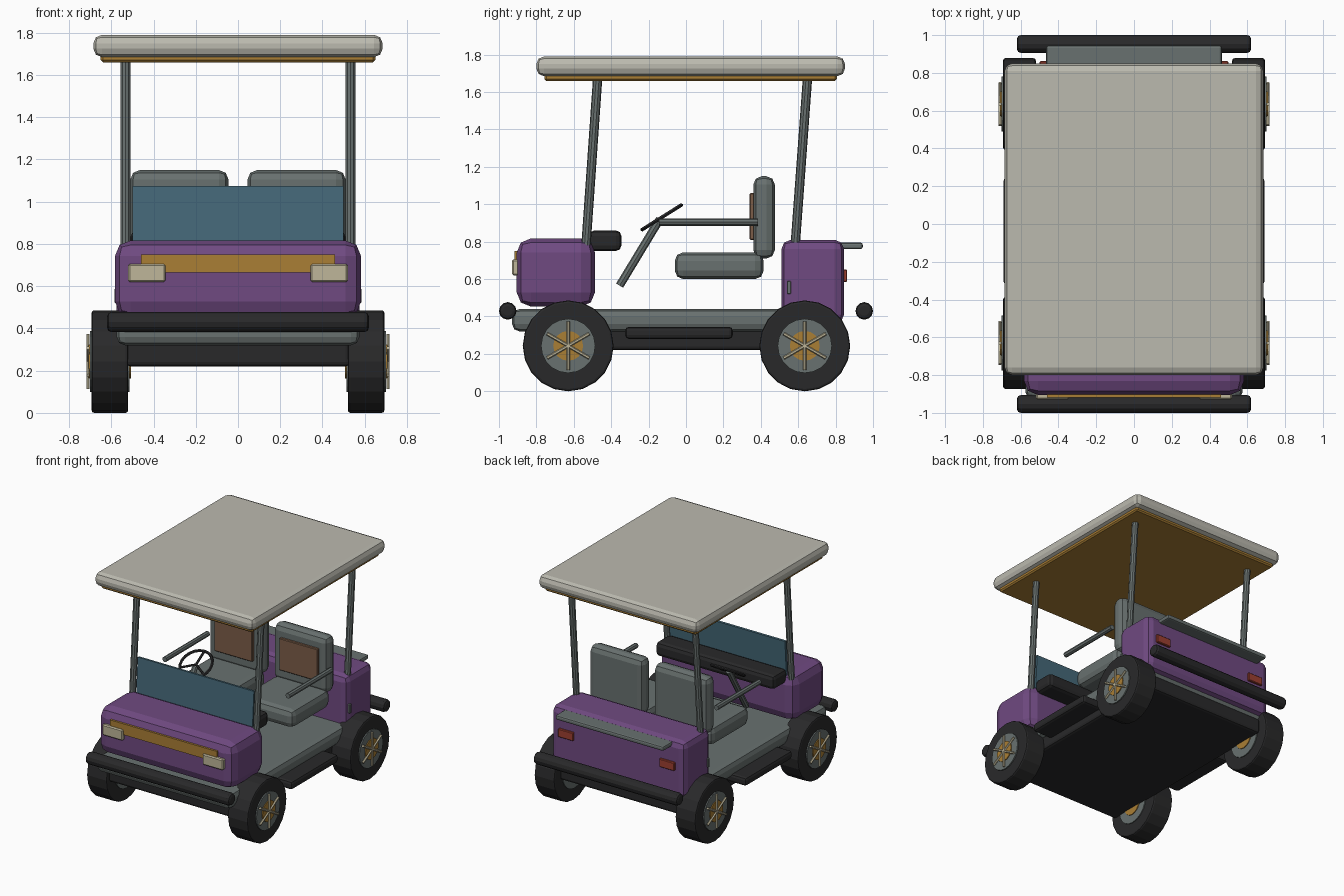
import bpy, bmesh, math
from mathutils import Vector

if "Cube" in bpy.data.objects:
    bpy.data.objects.remove(bpy.data.objects["Cube"])


def mat(name, r, g, b):
    m = bpy.data.materials.new(name)
    m.diffuse_color = (r, g, b, 1)
    m.use_nodes = True
    m.node_tree.nodes["Principled BSDF"].inputs["Base Color"].default_value = m.diffuse_color
    return m


PURPLE = mat("purple paint", 0.16, 0.068, 0.22)
GREY = mat("slate grey", 0.14, 0.165, 0.16)
BLACK = mat("black rubber", 0.022, 0.022, 0.023)
CREAM = mat("roof cream", 0.50, 0.49, 0.43)
LAMP = mat("lamp ivory", 0.52, 0.47, 0.32)
AMBER = mat("amber", 0.40, 0.21, 0.035)
GLASS = mat("blue glass", 0.06, 0.14, 0.19)
BROWN = mat("brown leather", 0.20, 0.11, 0.065)
RED = mat("tail red", 0.34, 0.05, 0.03)


def finish(bm, name, material, bevel=0.0, seg=2):
    bmesh.ops.recalc_face_normals(bm, faces=bm.faces)
    me = bpy.data.meshes.new(name)
    bm.to_mesh(me)
    bm.free()
    me.materials.append(material)
    ob = bpy.data.objects.new(name, me)
    bpy.context.collection.objects.link(ob)
    if bevel:
        mod = ob.modifiers.new("bevel", "BEVEL")
        mod.width, mod.segments, mod.limit_method = bevel, seg, "ANGLE"
        mod.angle_limit = math.radians(50)
    return ob


def box(name, material, x, y, z, bevel=0.0, seg=2):
    """Box given by its (min, max) range on every axis."""
    bm = bmesh.new()
    bmesh.ops.create_cube(bm, size=1)
    for v in bm.verts:
        v.co = [(r[0] + r[1]) / 2 + c * (r[1] - r[0]) for r, c in zip((x, y, z), v.co)]
    return finish(bm, name, material, bevel, seg)


def rod(name, material, a, b, radius, sides=10, bevel=0.0):
    """Cylinder running from point a to point b."""
    a, b = Vector(a), Vector(b)
    bm = bmesh.new()
    bmesh.ops.create_cone(bm, cap_ends=True, segments=sides, radius1=radius,
                          radius2=radius, depth=(b - a).length)
    ob = finish(bm, name, material, bevel)
    ob.rotation_mode = "QUATERNION"
    ob.rotation_quaternion = (b - a).to_track_quat("Z", "Y")
    ob.location = (a + b) / 2
    return ob


def span(s, lo, hi):
    """Range mirrored to side s."""
    return tuple(sorted((s * lo, s * hi)))


# Chassis
box("underbody", BLACK, (-0.53, 0.53), (-0.84, 0.80), (0.22, 0.34), 0.02)
box("floor", GREY, (-0.575, 0.575), (-0.93, 0.80), (0.32, 0.44), 0.04)
for y, n in ((-0.953, "front_bumper"), (0.953, "rear_bumper")):
    rod(n, BLACK, (-0.62, y, 0.43), (0.62, y, 0.43), 0.047, 12, 0.02)

# Bodywork
box("front_cowl", PURPLE, (-0.583, 0.583), (-0.905, -0.487), (0.453, 0.817), 0.075)
box("rear_body", PURPLE, (-0.575, 0.575), (0.51, 0.845), (0.36, 0.81), 0.05)
box("rear_shelf", GREY, (-0.465, 0.465), (0.80, 0.945), (0.76, 0.795), 0.012)
box("front_trim_panel", AMBER, (-0.46, 0.46), (-0.918, -0.89), (0.665, 0.75))
box("dashboard", BLACK, (-0.51, 0.51), (-0.52, -0.345), (0.75, 0.86), 0.03)

# Windshield leaning with the posts
shield = box("windshield", GLASS, (-0.5, 0.5), (-0.009, 0.009), (-0.15, 0.15))
shield.location = (0, -0.52, 0.925)
shield.rotation_euler.x = -math.atan2(0.06, 0.93)

# Roof
box("roof", CREAM, (-0.685, 0.685), (-0.80, 0.85), (1.685, 1.79), 0.04)
box("roof_lining", AMBER, (-0.65, 0.65), (-0.757, 0.807), (1.66, 1.70), 0.01, 1)

# Steering
rod("steering_column", GREY, (-0.27, -0.355, 0.565), (-0.27, -0.14, 0.92), 0.022, 8)
tilt = math.atan2(0.14, 0.223)
bpy.ops.mesh.primitive_torus_add(location=(-0.27, -0.13, 0.93), rotation=(tilt, 0, 0),
                                 major_radius=0.122, minor_radius=0.011,
                                 major_segments=20, minor_segments=6)
ring = bpy.context.object
ring.name = "steering_wheel"
ring.data.materials.append(BLACK)
hub = Vector((-0.27, -0.13, 0.93))
for i in range(3):
    t = math.radians(90 + 120 * i)
    tip = Vector((math.cos(t), math.sin(t) * math.cos(tilt), math.sin(t) * math.sin(tilt)))
    rod("steering_spoke", BLACK, hub, hub + tip * 0.12, 0.009, 6)

for s in (-1, 1):
    # Roof posts
    rod("front_post", GREY, (s * 0.533, -0.537, 0.75), (s * 0.533, -0.472, 1.68), 0.025)
    rod("rear_post", GREY, (s * 0.533, 0.583, 0.77), (s * 0.533, 0.65, 1.68), 0.025)

    # Seats and armrests
    sx = span(s, 0.045, 0.51)
    box("seat_cushion", GREY, sx, (-0.06, 0.415), (0.60, 0.743), 0.045)
    box("seat_back", GREY, sx, (0.36, 0.475), (0.71, 1.15), 0.045)
    box("seat_pad", BROWN, span(s, 0.115, 0.445), (0.34, 0.365), (0.81, 1.06), 0.005, 1)
    rod("armrest", GREY, (s * 0.53, -0.145, 0.905), (s * 0.53, 0.385, 0.905), 0.02, 8)

    # Lamps, steps and side latches
    box("headlight", LAMP, span(s, 0.343, 0.52), (-0.93, -0.87), (0.62, 0.705), 0.008, 1)
    box("tail_light", RED, span(s, 0.37, 0.50), (0.83, 0.862), (0.585, 0.65), 0.005, 1)
    box("side_step", BLACK, span(s, 0.51, 0.69), (-0.325, 0.25), (0.28, 0.345), 0.02)
    box("side_latch", GREY, span(s, 0.56, 0.585), (0.54, 0.562), (0.52, 0.59), 0.004, 1)

    # Wheels
    for y in (-0.63, 0.635):
        def disc(name, material, x0, x1, r, sides, bevel=0.0):
            rod(name, material, (s * x0, y, 0.243), (s * x1, y, 0.243), r, sides, bevel)
        disc("tyre", BLACK, 0.52, 0.693, 0.243, 20, 0.012)
        disc("rim", GREY, 0.513, 0.702, 0.145, 20)
        disc("hub", AMBER, 0.507, 0.709, 0.08, 16)
        for i in range(3):
            t = math.radians(90 + 60 * i)
            d = Vector((0, math.cos(t), math.sin(t))) * 0.13
            c = Vector((s * 0.71, y, 0.243))
            rod("wheel_spoke", LAMP, c - d, c + d, 0.009, 6)
